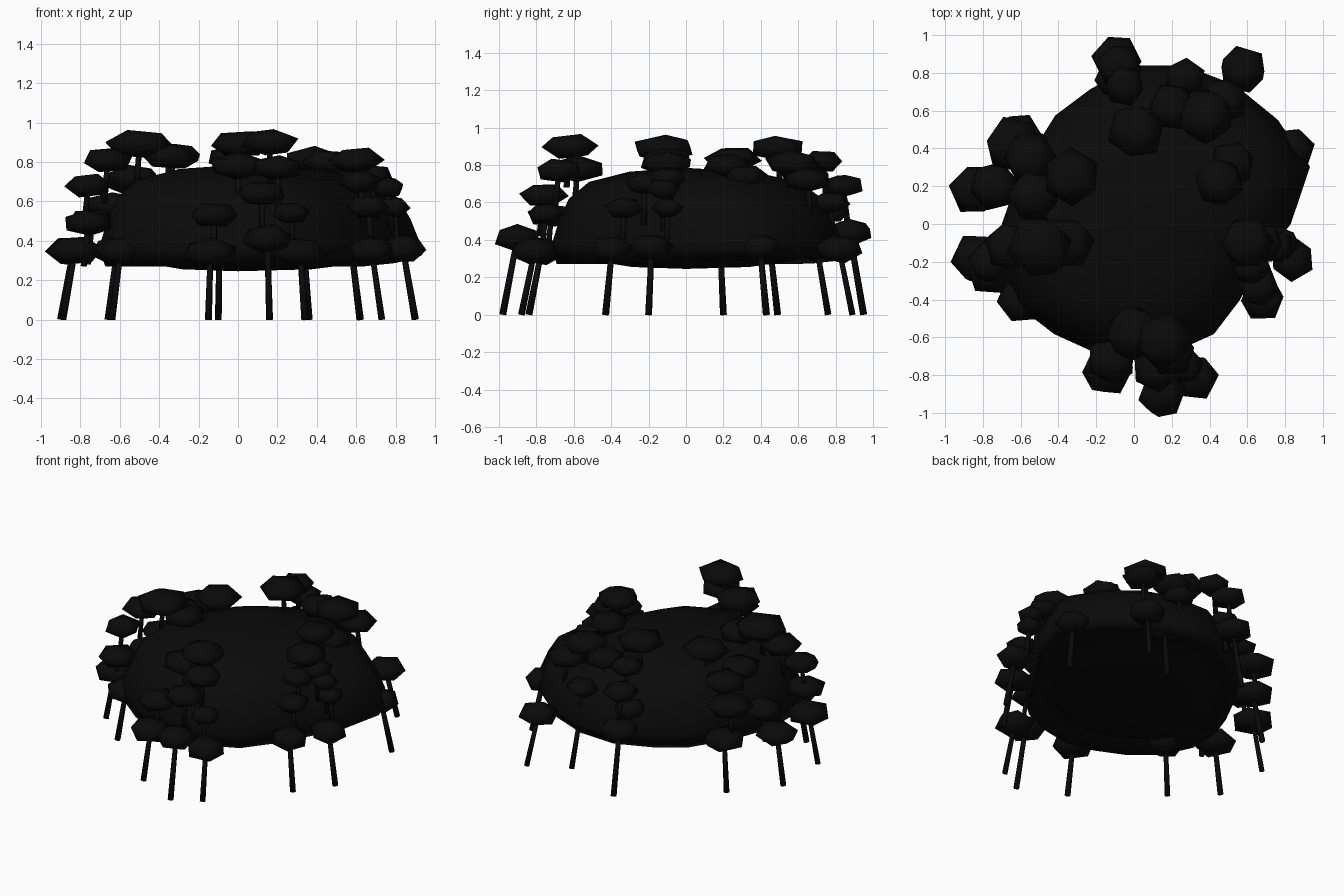
import bpy, bmesh, math, random
from mathutils import Vector, Matrix, Euler

if "Cube" in bpy.data.objects:
    bpy.data.objects.remove(bpy.data.objects["Cube"])

random.seed(4)
mat = bpy.data.materials.new("near_black")
mat.diffuse_color = (0.003, 0.003, 0.003, 1)
mat.use_nodes = True
mat.node_tree.nodes["Principled BSDF"].inputs["Base Color"].default_value = mat.diffuse_color


def finish(name, bm):
    me = bpy.data.meshes.new(name)
    bmesh.ops.recalc_face_normals(bm, faces=bm.faces)
    for f in bm.faces:
        f.smooth = True
    bm.to_mesh(me)
    bm.free()
    ob = bpy.data.objects.new(name, me)
    bpy.context.collection.objects.link(ob)
    me.materials.append(mat)
    return ob


# Central mound: an uneven outline lofted through a domed profile,
# with a bowl-shaped underside set inside the rim
rim = [.83, .98, .94, .91, .88, .84, .75, .71, .66, .66,
       .70, .74, .75, .72, .71, .72, .71, .72, .69, .70]
profile = [(.4, .255), (.7, .29), (.88, .35), (.96, .27),
           (1, .37), (.94, .51), (.87, .62), (.72, .71), (.42, .765)]
bm = bmesh.new()
n = len(rim)
rings = []
for s, z in profile:
    ring = []
    for i, r in enumerate(rim):
        a = i * math.tau / n
        lift = .15 * max(0, r - .72) if s > .9 and z < .3 else 0
        ring.append(bm.verts.new((s * r * math.cos(a), s * r * math.sin(a), z + lift)))
    rings.append(ring)
for a, b in zip(rings, rings[1:]):
    for i in range(n):
        j = (i + 1) % n
        bm.faces.new((a[i], a[j], b[j], b[i]))
for ring, z in ((rings[0], .245), (rings[-1], .785)):
    c = bm.verts.new((0, 0, z))
    for i in range(n):
        bm.faces.new((ring[i], ring[(i + 1) % n], c))
finish("mound", bm)


# Tree helpers: a flattened faceted ball and a thin leaning trunk
def add_canopy(bm, p, r, h):
    spin = Euler([random.uniform(0, 6.28) for _ in range(3)]).to_matrix().to_4x4()
    squash = Matrix.Diagonal((r * 1.12, r * 1.12, h * 1.1, 1))
    bmesh.ops.create_icosphere(bm, subdivisions=1, radius=1,
                               matrix=Matrix.Translation(p) @ squash @ spin)


def add_trunk(bm, foot, top, r=.019):
    d = Vector(top) - Vector(foot)
    m = (Matrix.Translation((Vector(foot) + Vector(top)) / 2)
         @ d.to_track_quat('Z', 'Y').to_matrix().to_4x4())
    bmesh.ops.create_cone(bm, cap_ends=True, segments=6, radius1=r,
                          radius2=r * .8, depth=d.length, matrix=m)


# Lower trees standing on the ground: foot x, foot y, canopy z, radius
low = [(-.90, .20, .35, .13), (-.89, -.20, .35, .13), (-.66, .49, .35, .13),
       (-.64, -.43, .35, .12), (-.15, -.84, .34, .13), (.16, -.98, .41, .12),
       (.34, -.88, .34, .12), (-.10, .95, .44, .12), (.36, .76, .36, .10),
       (.62, .89, .35, .12), (.90, .43, .36, .11), (.90, -.20, .36, .11),
       (.73, -.43, .35, .11)]
# Upper trees rooted in the mound: canopy x, y, z, radius
high = [(-.50, -.12, .89, .16), (-.66, -.12, .81, .12), (-.35, -.10, .83, .13),
        (-.76, -.20, .68, .11), (-.76, -.25, .49, .12),
        (-.33, .25, .83, .14), (-.53, .15, .72, .13), (-.55, .35, .70, .13),
        (-.64, .42, .58, .14), (-.74, .20, .50, .12),
        (.16, -.62, .90, .14), (0, -.58, .78, .14), (.20, -.68, .77, .12),
        (.12, -.76, .64, .12), (.27, -.75, .54, .09), (-.12, -.72, .53, .12),
        (.01, .49, .89, .14), (.20, .62, .77, .12), (.38, .57, .81, .14),
        (.47, .65, .72, .12), (.27, .77, .60, .10), (-.05, .73, .82, .10),
        (-.08, .84, .69, .11), (-.10, .77, .55, .10),
        (.60, -.10, .81, .13), (.68, -.10, .73, .10), (.76, -.12, .67, .08),
        (.79, -.10, .57, .08), (.66, -.33, .57, .10), (.62, -.22, .70, .10),
        (.45, .22, .80, .12), (.52, .32, .74, .11)]

canopies, trunks = bmesh.new(), bmesh.new()
for x, y, z, r in low:
    top = Vector((x * .93, y * .92, z))
    add_trunk(trunks, (x, y, 0), top)
    add_canopy(canopies, top, r, .07)
for x, y, z, r in high:
    add_trunk(trunks, (x * 1.03, y * 1.03, z - .22), (x, y, z), .017)
    add_canopy(canopies, Vector((x, y, z)), r, .035 + r * .22)
finish("tree_canopies", canopies)
finish("tree_trunks", trunks)
